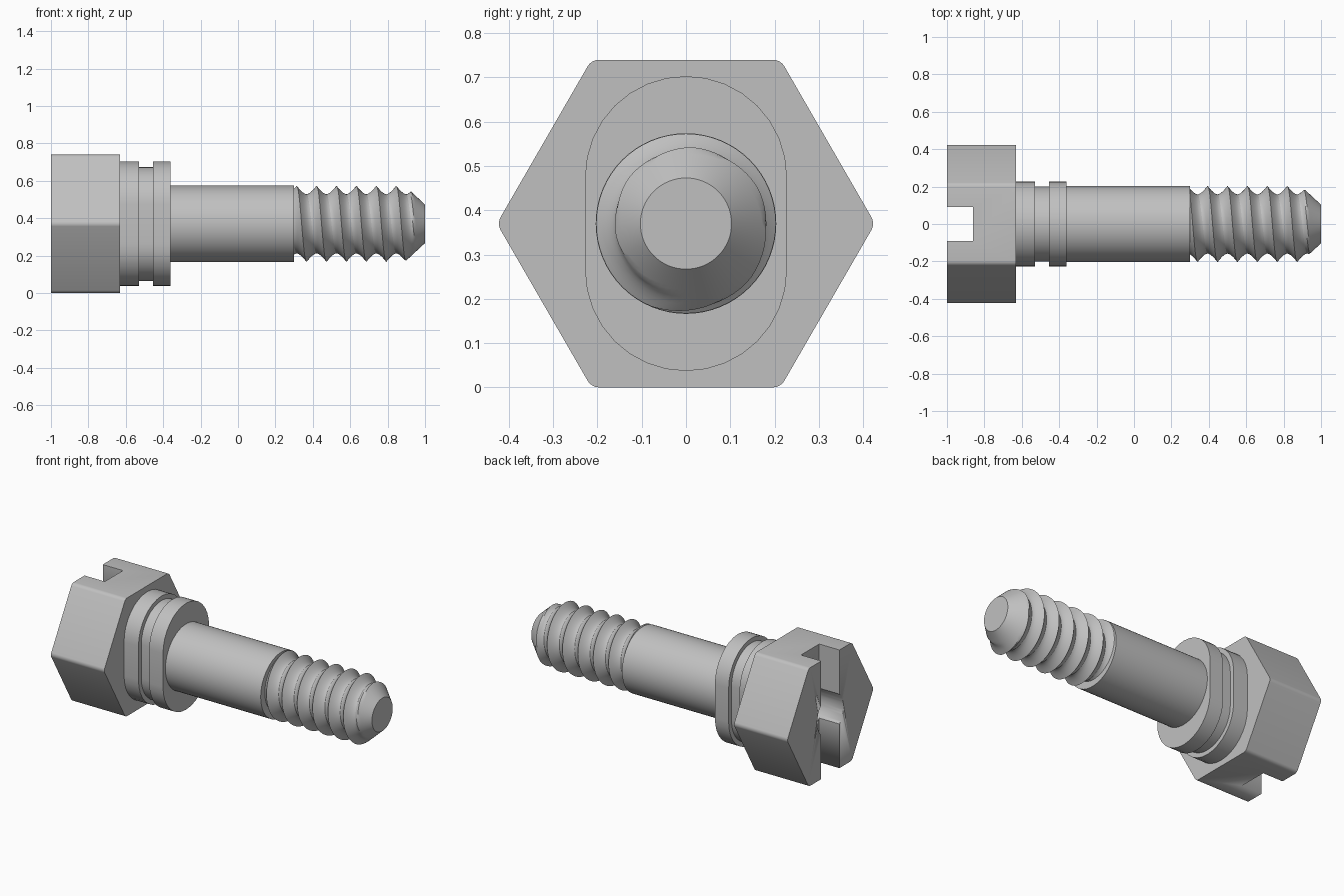
import bpy, bmesh
from math import sin, cos, pi, radians

if "Cube" in bpy.data.objects:
    bpy.data.objects.remove(bpy.data.objects["Cube"])

AXIS_Z = 0.37
steel = bpy.data.materials.new("plain_steel_grey")
steel.use_nodes = True
grey = (0.53, 0.53, 0.53, 1)
steel.diffuse_color = grey
steel.node_tree.nodes["Principled BSDF"].inputs["Base Color"].default_value = grey


def finish(bm, name):
    bmesh.ops.recalc_face_normals(bm, faces=bm.faces[:])
    mesh = bpy.data.meshes.new(name)
    bm.to_mesh(mesh)
    bm.free()
    mesh.materials.append(steel)
    obj = bpy.data.objects.new(name, mesh)
    bpy.context.collection.objects.link(obj)
    bpy.ops.object.select_all(action='DESELECT')
    bpy.context.view_layer.objects.active = obj
    obj.select_set(True)
    bpy.ops.object.shade_smooth_by_angle(angle=radians(30))
    return obj


def prism(name, outline, x0, x1, rounding=0):
    """Extrude a (y, z) outline along x, optionally rounding its long edges."""
    bm = bmesh.new()
    rings = [[bm.verts.new((x, y, AXIS_Z + z)) for y, z in outline] for x in (x0, x1)]
    n = len(outline)
    for ring in rings:
        bm.faces.new(ring)
    for i in range(n):
        j = (i + 1) % n
        bm.faces.new((rings[0][i], rings[0][j], rings[1][j], rings[1][i]))
    if rounding:
        long_edges = [e for e in bm.edges if abs(e.verts[0].co.x - e.verts[1].co.x) > 0.01]
        bmesh.ops.bevel(bm, geom=long_edges, offset=rounding, segments=4,
                        profile=0.5, affect='EDGES')
    return finish(bm, name)


def circle(radius, n):
    return [(radius * cos(2 * pi * i / n), radius * sin(2 * pi * i / n)) for i in range(n)]


def stadium(radius, half_straight=0.105, n=16):
    pts = []
    for side in (0, 1):
        for i in range(n + 1):
            a = pi * (side + i / n)
            pts.append((radius * cos(a), radius * sin(a) + half_straight * (1 - 2 * side)))
    return pts


# Hexagonal head with a screwdriver slot and a round central bore
head = prism("hex_head", circle(0.37 / cos(pi / 6), 6), -1, -0.63, rounding=0.016)
box = [(-0.09, -0.5), (0.09, -0.5), (0.09, 0.5), (-0.09, 0.5)]
cutters = [prism("slot_cutter", box, -1.1, -0.86),
           prism("bore_cutter", circle(0.13, 48), -1.1, -0.78)]
for cutter in cutters:
    cutter.hide_render = True
    cutter.hide_set(True)
    cut = head.modifiers.new(cutter.name, 'BOOLEAN')
    cut.operation = 'DIFFERENCE'
    cut.solver = 'EXACT'
    cut.object = cutter

# Oblong collar: two flanges with a groove between them
prism("inner_flange", stadium(0.228), -0.63, -0.53)
prism("collar_groove", stadium(0.2), -0.53, -0.455)
prism("outer_flange", stadium(0.228), -0.455, -0.36)

# Plain shank
prism("shank", circle(0.204, 64), -0.36, 0.3)

# Threaded end: grid rows follow the helix, radius is limited by the tip cone
PITCH, CREST, ROOT = 0.1065, 0.203, 0.158
START, END, TIP = 0.29, 1.0, 0.103
SEGMENTS, STEPS, CREST_X = 64, 12, 0.42


def thread_radius(x, turn):
    phase = ((x - CREST_X) / PITCH - turn) % 1
    u = abs(2 * phase - 1)                      # 1 at the crest, 0 in the root
    u = 1 if phase < 1e-5 or phase > 1 - 1e-5 else 1 - min(phase, 1 - phase) * 2
    return min(ROOT + (CREST - ROOT) * u ** 1.6, TIP + 0.93 * (END - x))


bm = bmesh.new()
rows = []
for k in range(-4 * STEPS, 7 * STEPS):
    row = []
    for i in range(SEGMENTS + 1):
        turn = i / SEGMENTS
        x = min(max(CREST_X + PITCH * (k / STEPS + turn), START), END)
        r = thread_radius(x, turn)
        a = 2 * pi * turn
        row.append(bm.verts.new((x, -r * sin(a), AXIS_Z + r * cos(a))))
    rows.append(row)
for low, high in zip(rows, rows[1:]):
    for i in range(SEGMENTS):
        quad = (low[i], low[i + 1], high[i + 1], high[i])
        xs = [v.co.x for v in quad]
        if max(xs) - min(xs) > 1e-6:
            bm.faces.new(quad)
bmesh.ops.remove_doubles(bm, verts=bm.verts[:], dist=1e-5)
bmesh.ops.delete(bm, geom=[v for v in bm.verts if not v.link_faces], context='VERTS')
bmesh.ops.holes_fill(bm, edges=[e for e in bm.edges if e.is_boundary], sides=0)
finish(bm, "threaded_end")
